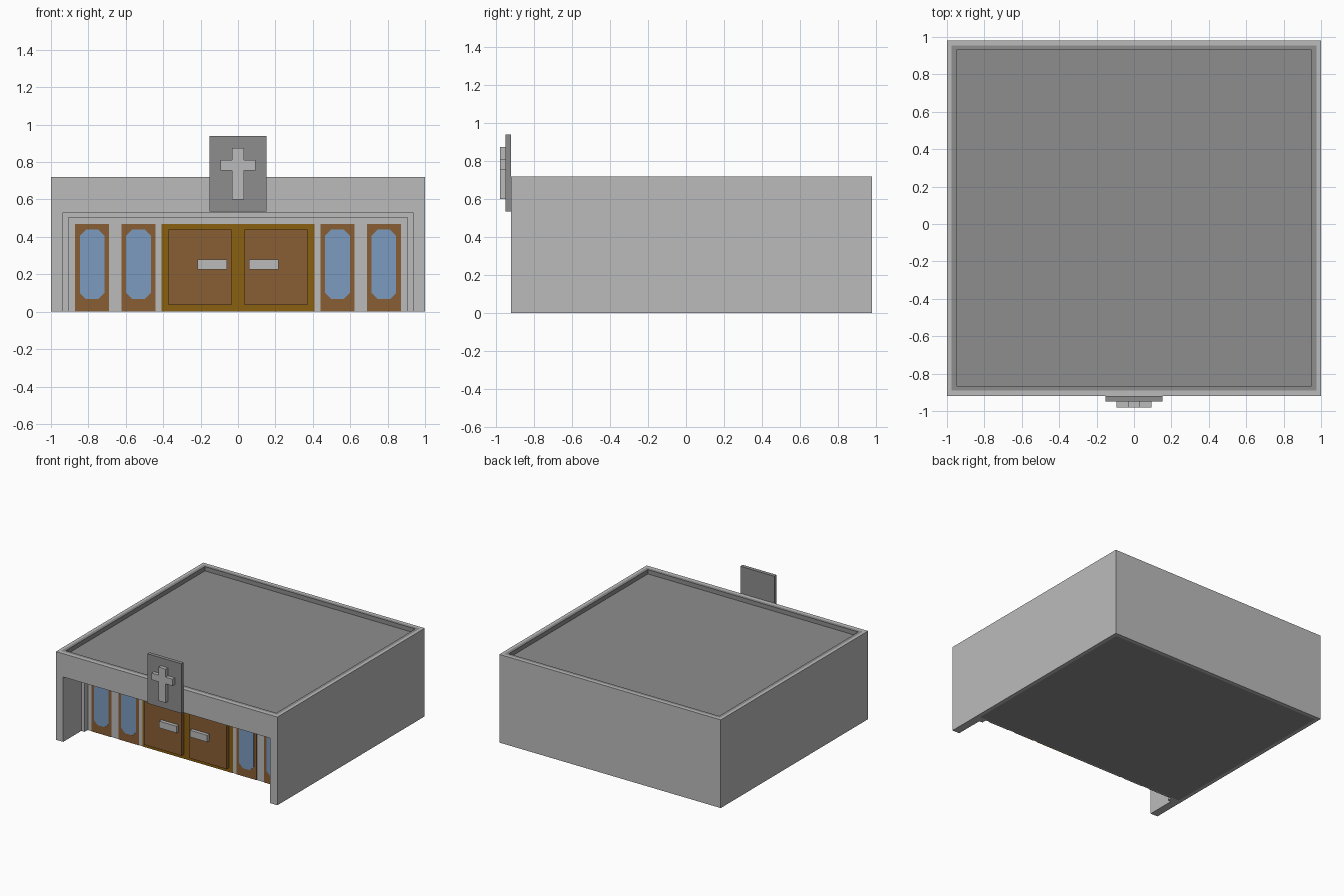
import bpy, bmesh

if "Cube" in bpy.data.objects:
    bpy.data.objects.remove(bpy.data.objects["Cube"], do_unlink=True)


def material(name, r, g, b):
    m = bpy.data.materials.new(name)
    m.use_nodes = True
    m.diffuse_color = (r, g, b, 1)
    m.node_tree.nodes["Principled BSDF"].inputs["Base Color"].default_value = (r, g, b, 1)
    return m


LIGHT = material("light grey", 0.5, 0.5, 0.5)
DARK = material("dark grey", 0.27, 0.27, 0.27)
BROWN = material("wood brown", 0.25, 0.112, 0.033)
GOLD = material("golden brown", 0.255, 0.117, 0.005)
BLUE = material("glass blue", 0.198, 0.33, 0.52)


def finish(name, bm, mat):
    bmesh.ops.recalc_face_normals(bm, faces=bm.faces)
    mesh = bpy.data.meshes.new(name)
    bm.to_mesh(mesh)
    bm.free()
    mesh.materials.append(mat)
    ob = bpy.data.objects.new(name, mesh)
    bpy.context.collection.objects.link(ob)
    return ob


def box_bm(x, y, z):
    bm = bmesh.new()
    bmesh.ops.create_cube(bm, size=1)
    for v in bm.verts:
        v.co = [r[0] if c < 0 else r[1] for c, r in zip(v.co, (x, y, z))]
    return bm


def box(name, x, y, z, mat):
    return finish(name, box_bm(x, y, z), mat)


def prism(name, outline, y0, y1, mat):
    """Extrude an (x, z) outline from y0 to y1."""
    bm = bmesh.new()
    face = bm.faces.new([bm.verts.new((x, y0, z)) for x, z in outline])
    out = bmesh.ops.extrude_face_region(bm, geom=[face])
    for v in out["geom"]:
        if isinstance(v, bmesh.types.BMVert):
            v.co.y = y1
    return finish(name, bm, mat)


def cut(target, x, y, z):
    cutter = box("cutter", x, y, z, LIGHT)
    mod = target.modifiers.new("cut", 'BOOLEAN')
    mod.operation, mod.solver, mod.object = 'DIFFERENCE', 'EXACT', cutter
    bpy.context.view_layer.objects.active = target
    bpy.ops.object.modifier_apply(modifier=mod.name)
    bpy.data.objects.remove(cutter, do_unlink=True)


TOP, FRONT, BACK, WALL = 0.72, -0.92, 0.98, -0.645

# Building shell with stepped porch, roof pocket and floor pocket
shell = box("building_shell", (-1, 1), (FRONT, BACK), (0, TOP), LIGHT)
cut(shell, (-0.935, 0.935), (-1.2, WALL - 0.04), (-0.2, 0.53))
cut(shell, (-0.905, 0.905), (-1.2, WALL), (-0.2, 0.505))
cut(shell, (-0.975, 0.975), (FRONT + 0.03, BACK - 0.025), (0.65, 1))
cut(shell, (-0.97, 0.97), (WALL + 0.01, BACK - 0.03), (-0.2, 0.02))

# Roof tray with a raised border
bm = box_bm((-0.975, 0.975), (FRONT + 0.03, BACK - 0.025), (0.65, TOP))
bm.faces.ensure_lookup_table()
top = max(bm.faces, key=lambda f: f.calc_center_median().z)
bmesh.ops.inset_region(bm, faces=[top], thickness=0.035)
tray = bmesh.ops.extrude_face_region(bm, geom=[top])
bmesh.ops.translate(bm, vec=(0, 0, -0.035),
                    verts=[v for v in tray["geom"] if isinstance(v, bmesh.types.BMVert)])
if top.is_valid:
    bmesh.ops.delete(bm, geom=[top], context='FACES_ONLY')
finish("roof", bm, DARK)

# Floor slab
box("floor", (-0.97, 0.97), (WALL + 0.01, BACK - 0.03), (0, 0.02), DARK)

# Double doors with frame and handles
box("door_frame", (-0.408, 0.408), (WALL - 0.004, WALL + 0.004), (0, 0.47), GOLD)
for side, s in (("left", 1), ("right", -1)):
    box(side + "_door", sorted((s * 0.035, s * 0.372)), (WALL - 0.034, WALL), (0.035, 0.44), BROWN)
    box(side + "_door_handle", sorted((s * 0.06, s * 0.217)),
        (WALL - 0.062, WALL - 0.034), (0.225, 0.28), LIGHT)

    # Window panels with clipped-corner glass
    for place, x in (("inner", s * 0.532), ("outer", s * 0.78)):
        box(f"{side}_{place}_window_panel", (x - 0.091, x + 0.091),
            (WALL - 0.004, WALL + 0.004), (0, 0.47), BROWN)
        w, c, lo, hi = 0.066, 0.034, 0.067, 0.44
        octagon = [(x - w + c, lo), (x + w - c, lo), (x + w, lo + c), (x + w, hi - c),
                   (x + w - c, hi), (x - w + c, hi), (x - w, hi - c), (x - w, lo + c)]
        prism(f"{side}_{place}_window_glass", octagon, WALL - 0.007, WALL - 0.003, BLUE)

# Sign board with raised cross
box("sign_board", (-0.153, 0.153), (FRONT - 0.03, FRONT), (0.535, 0.94), DARK)
a, b = 0.032, 0.094
z0, z1, z2, z3 = 0.6, 0.755, 0.81, 0.875
half = [(a, z0), (a, z1), (b, z1), (b, z2), (a, z2), (a, z3)]
prism("sign_cross", half + [(-x, z) for x, z in reversed(half)],
      FRONT - 0.06, FRONT - 0.03, LIGHT)
